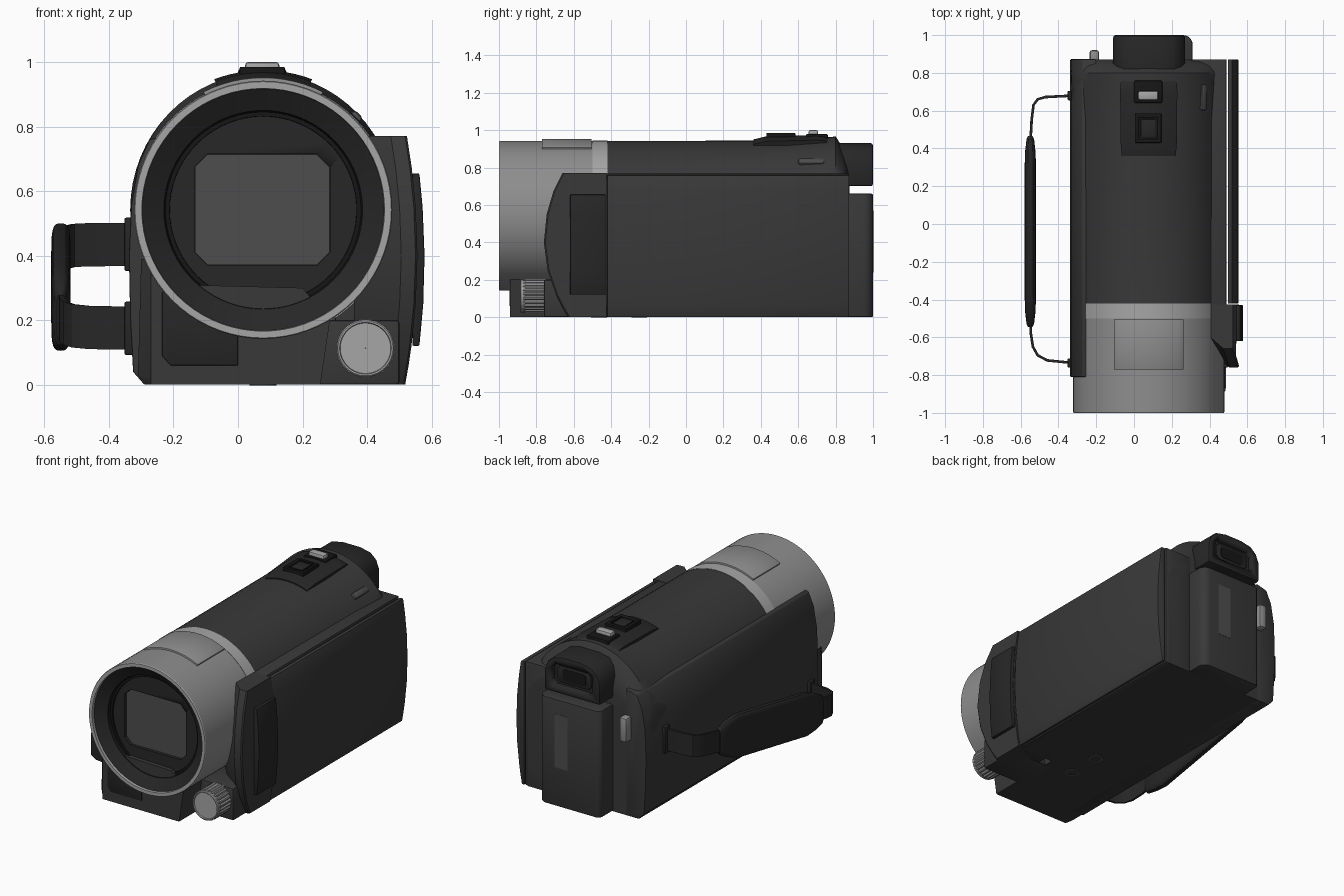
import bpy, bmesh
from math import sin, cos, pi, radians, copysign
from mathutils import Matrix, Vector

if "Cube" in bpy.data.objects:
    bpy.data.objects.remove(bpy.data.objects["Cube"])

CX, CZ = 0.078, 0.542          # lens axis


def material(name, v):
    m = bpy.data.materials.new(name)
    m.diffuse_color = (v, v, v, 1)
    m.use_nodes = True
    m.node_tree.nodes["Principled BSDF"].inputs["Base Color"].default_value = m.diffuse_color
    return m


BODY, DARK, BLACK = material("body", 0.04), material("dark", 0.02), material("black", 0.008)
MID, GREY, LIGHT = material("mid", 0.075), material("grey", 0.27), material("light", 0.38)


def loft(name, rings, mat, bevel=0.0, caps=True, seg=2):
    """Skin closed rings of 3D points, optionally capped and bevelled."""
    bm = bmesh.new()
    vs = [[bm.verts.new(p) for p in r] for r in rings]
    n = len(rings[0])
    for a, b in zip(vs, vs[1:]):
        for i in range(n):
            j = (i + 1) % n
            bm.faces.new((a[i], a[j], b[j], b[i]))
    if caps:
        bm.faces.new(vs[0])
        bm.faces.new(vs[-1][::-1])
    bmesh.ops.recalc_face_normals(bm, faces=bm.faces)
    if bevel:
        es = [e for e in bm.edges if len(e.link_faces) == 2 and e.calc_face_angle() > radians(40)]
        bmesh.ops.bevel(bm, geom=es, offset=bevel, segments=seg, profile=0.5, affect='EDGES', clamp_overlap=True)
    me = bpy.data.meshes.new(name)
    bm.to_mesh(me)
    bm.free()
    ob = bpy.data.objects.new(name, me)
    bpy.context.collection.objects.link(ob)
    me.materials.append(mat)
    return ob


def prism_y(name, pts, y0, y1, mat, bevel=0.0):
    return loft(name, [[(x, y, z) for x, z in pts] for y in (y0, y1)], mat, bevel)


def box(name, x, y, z, mat, bevel=0.0):
    return prism_y(name, [(x[0], z[0]), (x[1], z[0]), (x[1], z[1]), (x[0], z[1])], *y, mat, bevel)


def circle(r, y, cx=CX, cz=CZ, n=72):
    return [(cx + r * cos(2 * pi * i / n), y, cz + r * sin(2 * pi * i / n)) for i in range(n)]


def lathe(name, prof, mat, c=(CX, CZ), caps=False):
    return loft(name, [circle(r, y, *c) for y, r in prof], mat, caps=caps)


def arc_plate(name, prof, half, mat, bevel=0.0, inner=0.385):
    """Curved plate hugging the top of the barrel; prof = (y, outer radius)."""
    angs = [radians(-half + 2 * half * i / 12) for i in range(13)]
    return loft(name, [[(CX + r * sin(a), y, CZ + r * cos(a)) for a in angs] +
                       [(CX + inner * sin(a), y, CZ + inner * cos(a)) for a in angs[::-1]]
                       for y, r in prof], mat, bevel)


def cut(ob, cutter):
    cutter.hide_render = True
    cutter.display_type = 'WIRE'
    m = ob.modifiers.new("cut", 'BOOLEAN')
    m.operation, m.object, m.solver = 'DIFFERENCE', cutter, 'EXACT'


def octagon(x0, x1, z0, z1, c):
    return [(x0 + c, z0), (x1 - c, z0), (x1, z0 + c), (x1, z1 - c),
            (x1 - c, z1), (x0 + c, z1), (x0, z1 - c), (x0, z0 + c)]


# lens barrel, rings and recessed window
lathe("lens_barrel", [(-0.5, 0.38), (-0.5, 0.40), (-0.995, 0.40)], GREY)
lathe("barrel_ring", [(-0.42, 0.38), (-0.42, 0.402), (-0.5, 0.402), (-0.5, 0.38)], LIGHT)
lathe("front_ring", [(-0.995, 0.40), (-1.0, 0.397), (-1.0, 0.376), (-0.98, 0.374)], LIGHT)
lathe("lens_cone", [(-0.985, 0.376), (-0.945, 0.308)], DARK)
lathe("lens_step", [(-0.945, 0.308), (-0.925, 0.303), (-0.925, 0.29), (-0.90, 0.288)], BLACK)
plate = lathe("window_surround", [(-0.915, 0.295), (-0.86, 0.295)], DARK, caps=True)
cut(plate, prism_y("window_cutter", octagon(-0.135, 0.285, 0.37, 0.715, 0.04), -0.95, -0.89, DARK))
prism_y("lens_window", octagon(-0.134, 0.284, 0.371, 0.714, 0.04), -0.897, -0.885, MID)
arc_plate("barrel_top_plate", [(-0.77, 0.41), (-0.505, 0.41)], 27, GREY, 0.003)

# main body: domed section swept back, closing down at the rear
rings = []
for y, rx, rz in ((-0.44, .40, .40), (0.55, .402, .402), (0.74, .41, .418), (0.80, .412, .424),
                  (0.835, .408, .37), (0.86, .402, .30), (0.872, .395, .24)):
    ring = [(CX + rx * cos(pi * i / 32), y, CZ + rz * sin(pi * i / 32)) for i in range(33)]
    rings.append(ring + [(-0.32, y, 0.04), (-0.28, y, 0.0), (0.47, y, 0.0)])
loft("main_body", rings, BODY)

# base under the lens, with chamfered left nose
prof = [(-0.31, 0.03), (-0.28, 0), (0.255, 0), (0.285, 0.2), (0.2, 0.3), (-0.18, 0.31), (-0.3, 0.39)]
loft("lower_base", [[(max(x, -0.27), -0.94, z) for x, z in prof],
                    [(x, -0.89, z) for x, z in prof], [(x, -0.4, z) for x, z in prof]], BODY)
prism_y("base_front_cover", [(-0.235, 0.09), (-0.21, 0.06), (0.0, 0.06), (0.0, 0.2), (-0.235, 0.29)],
        -0.944, -0.92, DARK, 0.003)
box("knob_mount", (0.2, 0.5), (-0.76, -0.5), (0.0, 0.2), BODY, 0.01)

# hand side panel
prism_y("hand_side_panel", [(-0.2, 0), (-0.29, 0), (-0.325, 0.04), (-0.334, 0.2), (-0.338, 0.4), (-0.331, 0.56),
                            (-0.31, 0.68), (-0.275, 0.76), (-0.2, 0.78)], -0.81, 0.873, BODY, 0.006)

# ribbed front knob
gear = [(0.395 + r * cos(2 * pi * i / 72), 0.113 + r * sin(2 * pi * i / 72))
        for i in range(72) for r in [0.092 if i % 3 else 0.085]]
prism_y("knob", gear, -0.872, -0.75, GREY)
lathe("knob_face", [(-0.86, 0.089), (-0.882, 0.089), (-0.886, 0.085), (-0.886, 0.08), (-0.878, 0.078), (-0.878, 0.001)],
      LIGHT, (0.395, 0.113))

# screen side: housing, curved front pod, folding screen, grip
ZS = [0.0, 0.06, 0.12, 0.25, 0.4, 0.55, 0.67, 0.77]
YS = [-0.63, -0.665, -0.695, -0.74, -0.76, -0.745, -0.71, -0.66]


def bulge(z):
    return 0.556 - 0.038 * ((z - 0.4) / 0.4) ** 2


box("screen_housing", (0.3, 0.49), (-0.5, 0.872), (0.0, 0.768), BODY, 0.006)
pod = []
for fx, shift in ((None, 0.1), (0.05, 0.0), (0.006, 0.0), (0.0, 0.008)):
    px = (lambda z: 0.36) if fx is None else (lambda z: bulge(z) - fx)
    pod.append([(px(z), y + shift, z) for y, z in zip(YS, ZS)] + [(px(z), -0.426, z) for z in ZS[::-1]])
loft("front_pod", pod, BODY)
zs = [min(z, 0.76) for z in ZS]
prism_y("folding_screen", [(bulge(z) - 0.004, z) for z in zs] + [(0.497, 0.76), (0.497, 0.0)],
        -0.422, 0.872, BODY, 0.005)
prism_y("screen_grip", [(0.54, 0.12), (0.562, 0.12), (0.574, 0.25), (0.578, 0.4), (0.572, 0.55), (0.562, 0.655),
                        (0.54, 0.655)], -0.62, -0.43, DARK, 0.005)

# battery with pale stripe
bat = [(-0.11, 0.8), (-0.11, 0.98), (-0.09, 1.0)]
bat += [(0.26 + 0.05 * sin(a), 0.95 + 0.05 * cos(a)) for a in [i * pi / 12 for i in range(7)]] + [(0.31, 0.8)]
loft("battery", [[(x, y, z) for x, y in bat] for z in (0.0, 0.66)], BODY, 0.008)
box("battery_stripe", (0.11, 0.2), (0.98, 1.0015), (0.24, 0.57), MID)

# eyepiece with recessed window
eye = prism_y("eyepiece", [(-0.11, 0.70), (0.27, 0.70), (0.27, 0.83), (0.25, 0.88), (0.21, 0.915), (0.14, 0.93),
                           (0.02, 0.93), (-0.05, 0.915), (-0.09, 0.88), (-0.11, 0.83)], 0.72, 1.0, DARK, 0.012)
cut(eye, prism_y("eyepiece_cutter", octagon(-0.06, 0.22, 0.745, 0.88, 0.025), 0.965, 1.1, DARK))
prism_y("eyepiece_frame", octagon(-0.035, 0.195, 0.762, 0.865, 0.02), 0.95, 0.978, DARK, 0.004)
prism_y("eyepiece_glass", octagon(0.0, 0.16, 0.778, 0.85, 0.012), 0.95, 0.980, BLACK)

# controls on top, side and back
arc_plate("top_control_plate", [(0.36, 0.408), (0.43, 0.425), (0.70, 0.432), (0.74, 0.428), (0.77, 0.41)], 20.5, DARK)
frame = box("top_button_frame", (0.005, 0.145), (0.43, 0.585), (0.93, 0.985), BLACK, 0.004)
cut(frame, box("top_button_cutter", (0.025, 0.125), (0.45, 0.565), (0.976, 1.1), DARK))
box("top_button", (0.035, 0.115), (0.46, 0.555), (0.95, 0.983), DARK, 0.004)
box("zoom_recess", (0.0, 0.15), (0.64, 0.76), (0.93, 0.979), BLACK, 0.01)
box("zoom_lever", (0.022, 0.128), (0.655, 0.705), (0.95, 1.0), LIGHT, 0.01)
btn = box("side_button", (-0.02, 0.02), (0.6, 0.74), (0.39, 0.42), MID, 0.012)
btn.data.transform(Matrix.Translation((CX, 0, CZ)) @ Matrix.Rotation(radians(45), 4, 'Y'))
box("record_button", (-0.235, -0.185), (0.85, 0.92), (0.47, 0.62), GREY, 0.012)

# tripod holes underneath
for i, y in enumerate((-0.465, -0.25)):
    loft(f"tripod_socket_{i + 1}", [[(CX + r * cos(2 * pi * k / 32), y + r * sin(2 * pi * k / 32), z)
                                    for k in range(32)] for r, z in ((0.042, 0.01), (0.042, -0.002), (0.03, -0.002),
                                                                     (0.028, 0.004))], MID)


# hand strap: ribbon slanting from low front to high back, padded in the middle
def strap_z(y):
    return 0.175 + (y + 0.735) / 1.415 * 0.26


path = [Vector(p) for p in ((-0.32, 0.68), (-0.47, 0.672), (-0.51, 0.66), (-0.532, 0.63), (-0.542, 0.55), (-0.55, 0.4),
                            (-0.55, -0.45), (-0.546, -0.58), (-0.535, -0.65), (-0.51, -0.695), (-0.46, -0.722),
                            (-0.32, -0.736))]
rings = []
for i, p in enumerate(path):
    t = (path[min(i + 1, len(path) - 1)] - path[max(i - 1, 0)]).normalized()
    nrm = Vector((-t.y, t.x)) * 0.007
    z = strap_z(p.y)
    rings.append([(p.x + s * nrm.x, p.y + s * nrm.y, z + h) for s, h in ((1, -.067), (1, .067), (-1, .067), (-1, -.067))])
loft("hand_strap", rings, DARK)
rings = []
for y, w, t in ((-0.545, .07, .012), (-0.53, .09, .02), (-0.46, .115, .028), (-0.38, .135, .03), (0.3, .135, .03),
                (0.38, .115, .028), (0.45, .09, .02), (0.465, .07, .012)):
    sec = [(cos(2 * pi * k / 24), sin(2 * pi * k / 24)) for k in range(24)]
    rings.append([(-0.549 + t * copysign(abs(c) ** 0.6, c), y, strap_z(y) + w * copysign(abs(s) ** 0.4, s))
                  for c, s in sec])
loft("strap_pad", rings, DARK)
for nm, y in (("front", -0.736), ("back", 0.68)):
    z = strap_z(y)
    box(f"strap_anchor_{nm}", (-0.352, -0.32), (y - 0.025, y + 0.025), (z - 0.083, z + 0.083), DARK, 0.006)

# smooth shading with crisp edges
for ob in bpy.data.objects:
    ob.select_set(True)
    bpy.context.view_layer.objects.active = ob
bpy.ops.object.shade_smooth_by_angle(angle=radians(30))
